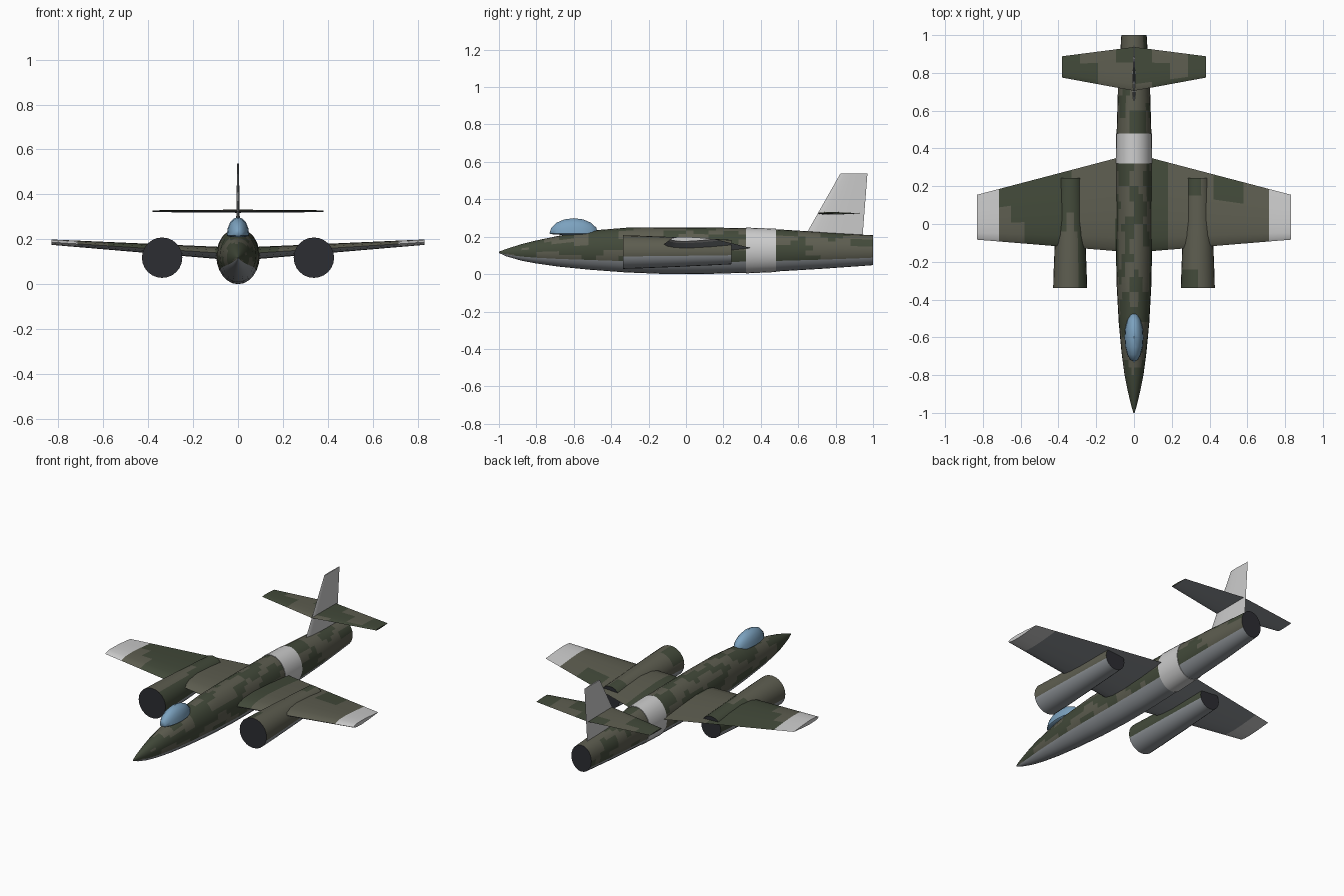
import bpy, bmesh, math
from mathutils import Vector, noise

if "Cube" in bpy.data.objects:
    bpy.data.objects.remove(bpy.data.objects["Cube"])

COLORS = {
    "dark_green": (0.055, 0.068, 0.042, 1), "olive": (0.11, 0.11, 0.08, 1),
    "under_grey": (0.27, 0.29, 0.31, 1), "white": (0.68, 0.68, 0.67, 1),
    "black": (0.025, 0.026, 0.032, 1), "glass": (0.2, 0.36, 0.52, 1)}
NAMES = list(COLORS)
MATS = []
for n, c in COLORS.items():
    m = bpy.data.materials.new(n)
    m.diffuse_color = c
    m.use_nodes = True
    m.node_tree.nodes["Principled BSDF"].inputs["Base Color"].default_value = m.diffuse_color
    MATS.append(m)


def lerp(a, b, t):
    return a + (b - a) * t


def loft(name, rings, paint, angle=35):
    """Skin closed rings of equal size, cap both ends, paint each face."""
    bm = bmesh.new()
    loops = [[bm.verts.new(p) for p in r] for r in rings]
    n = len(rings[0])
    for a, b in zip(loops, loops[1:]):
        for i in range(n):
            j = (i + 1) % n
            bm.faces.new((a[i], a[j], b[j], b[i]))
    bm.faces.new(loops[0])
    bm.faces.new(loops[-1])
    bmesh.ops.remove_doubles(bm, verts=bm.verts, dist=1e-5)
    bmesh.ops.recalc_face_normals(bm, faces=bm.faces)
    bm.normal_update()
    for f in bm.faces:
        f.material_index = NAMES.index(paint(f.calc_center_median(), f.normal))
    me = bpy.data.meshes.new(name)
    bm.to_mesh(me)
    bm.free()
    for m in MATS:
        me.materials.append(m)
    ob = bpy.data.objects.new(name, me)
    bpy.context.collection.objects.link(ob)
    bpy.ops.object.select_all(action='DESELECT')
    ob.select_set(True)
    bpy.context.view_layer.objects.active = ob
    bpy.ops.object.shade_smooth_by_angle(angle=math.radians(angle))
    return ob


def ellipse(cx, y, cz, rx, rz, n=24):
    return [(cx + rx * math.cos(2 * math.pi * i / n), y,
             cz + rz * math.sin(2 * math.pi * i / n)) for i in range(n)]


def camo(scale, limit=-0.35):
    """Two-tone patches above, plain grey below."""
    def paint(c, nrm):
        if nrm.z < limit:
            return "under_grey"
        v = noise.noise(Vector((c.x * scale[0], c.y * scale[1], c.z * scale[2])) + Vector((3.3, 1.7, 5.1)))
        return "olive" if v > 0 else "dark_green"
    return paint


# Fuselage stations: y, half width, bottom z, top z
BODY = [(-1, 0.003, 0.113, 0.12), (-0.96, 0.015, 0.095, 0.135), (-0.88, 0.034, 0.072, 0.16),
        (-0.8, 0.05, 0.057, 0.18), (-0.68, 0.066, 0.04, 0.205), (-0.52, 0.081, 0.024, 0.232),
        (-0.32, 0.092, 0.009, 0.248), (-0.12, 0.096, 0.001, 0.25), (0.08, 0.096, 0, 0.25),
        (0.32, 0.094, 0.007, 0.246), (0.48, 0.092, 0.014, 0.24), (0.72, 0.085, 0.028, 0.225),
        (0.92, 0.072, 0.042, 0.212), (1, 0.067, 0.048, 0.208)]


def body_ring(y, grow=0.0):
    for a, b in zip(BODY, BODY[1:]):
        if y <= b[0] + 1e-6:
            t = (y - a[0]) / (b[0] - a[0])
            w, lo, hi = (lerp(a[k], b[k], t) for k in (1, 2, 3))
            return ellipse(0, y, (lo + hi) / 2, w + grow, (hi - lo) / 2 + grow)


body_camo = camo((16, 9, 16))
loft("fuselage", [body_ring(round(-1 + 0.04 * i, 4)) for i in range(51)],
     lambda c, n: "black" if c.y > 0.999 else body_camo(c, n))

# Pale band around the rear fuselage
loft("rear_band", [body_ring(y, 0.003) for y in (0.32, 0.36, 0.4, 0.44, 0.48)],
     lambda c, n: "white")

# Canopy: half ellipsoid with a flat base
canopy = []
for i in range(9):
    a = math.pi * (i / 8 - 0.5)
    r = math.cos(a)
    ring = ellipse(0, -0.6 + 0.13 * math.sin(a), 0, 0.05 * r, 0.082 * r, 16)
    canopy.append([(x, y, 0.217 + (z if z > 0 else z * 0.1)) for x, y, z in ring])
loft("canopy", canopy, lambda c, n: "glass")

# Aerofoil outline: chord fraction and half thickness fraction
HALF = [(0, 0), (0.04, 0.5), (0.15, 0.9), (0.35, 1), (0.65, 0.65), (1, 0)]
FOIL = HALF + [(u, -v) for u, v in HALF[-2:0:-1]]


def span_rings(xs, root, tip):
    """Rings across the full span; root and tip are (x, front y, back y, z, half thickness)."""
    rings = []
    for x in sorted({s * v for v in xs for s in (-1, 1)}):
        t = (abs(x) - root[0]) / (tip[0] - root[0])
        le, te, z, th = (lerp(root[k], tip[k], t) for k in (1, 2, 3, 4))
        rings.append([(x, lerp(le, te, u), z + v * th) for u, v in FOIL])
    return rings


# Wings with pale tips
wing_camo = camo((4.5, 1.5, 0), -0.3)
loft("wings", span_rings((0.05, 0.1, 0.18, 0.25, 0.33, 0.42, 0.5, 0.58, 0.65, 0.715, 0.83),
                         (0.1, -0.143, 0.347, 0.14, 0.027), (0.83, -0.083, 0.155, 0.187, 0.012)),
     lambda c, n: "white" if abs(c.x) > 0.715 else ("under_grey" if n.z < 0 else wing_camo(c, n)))

# Tailplane
tail_camo = camo((6, 4, 0))
loft("tailplane", span_rings((0, 0.095, 0.19, 0.285, 0.38),
                             (0, 0.705, 0.937, 0.325, 0.007), (0.38, 0.775, 0.888, 0.325, 0.004)),
     lambda c, n: "under_grey" if n.z < -0.2 else tail_camo(c, n))

# Tail fin
fin = []
for z in (0.18, 0.25, 0.35, 0.45, 0.537):
    t = (z - 0.228) / (0.537 - 0.228)
    le, te, th = lerp(0.65, 0.825, t), lerp(0.946, 0.97, t), lerp(0.009, 0.004, t)
    fin.append([(v * th, lerp(le, te, u), z) for u, v in FOIL])
loft("tail_fin", fin, lambda c, n: "white")

# Engine nacelles under the wings
nacelle_camo = camo((9, 2, 3))
for side, label in ((-1, "left"), (1, "right")):
    rings = [ellipse(side * 0.338, y, 0.118, r, r) for y, r in
             ((-0.338, 0.09), (-0.24, 0.087), (-0.14, 0.083), (-0.04, 0.079),
              (0.06, 0.074), (0.15, 0.07), (0.243, 0.065))]
    loft(label + "_engine", rings,
         lambda c, n: "black" if abs(n.y) > 0.9 else nacelle_camo(c, n))
